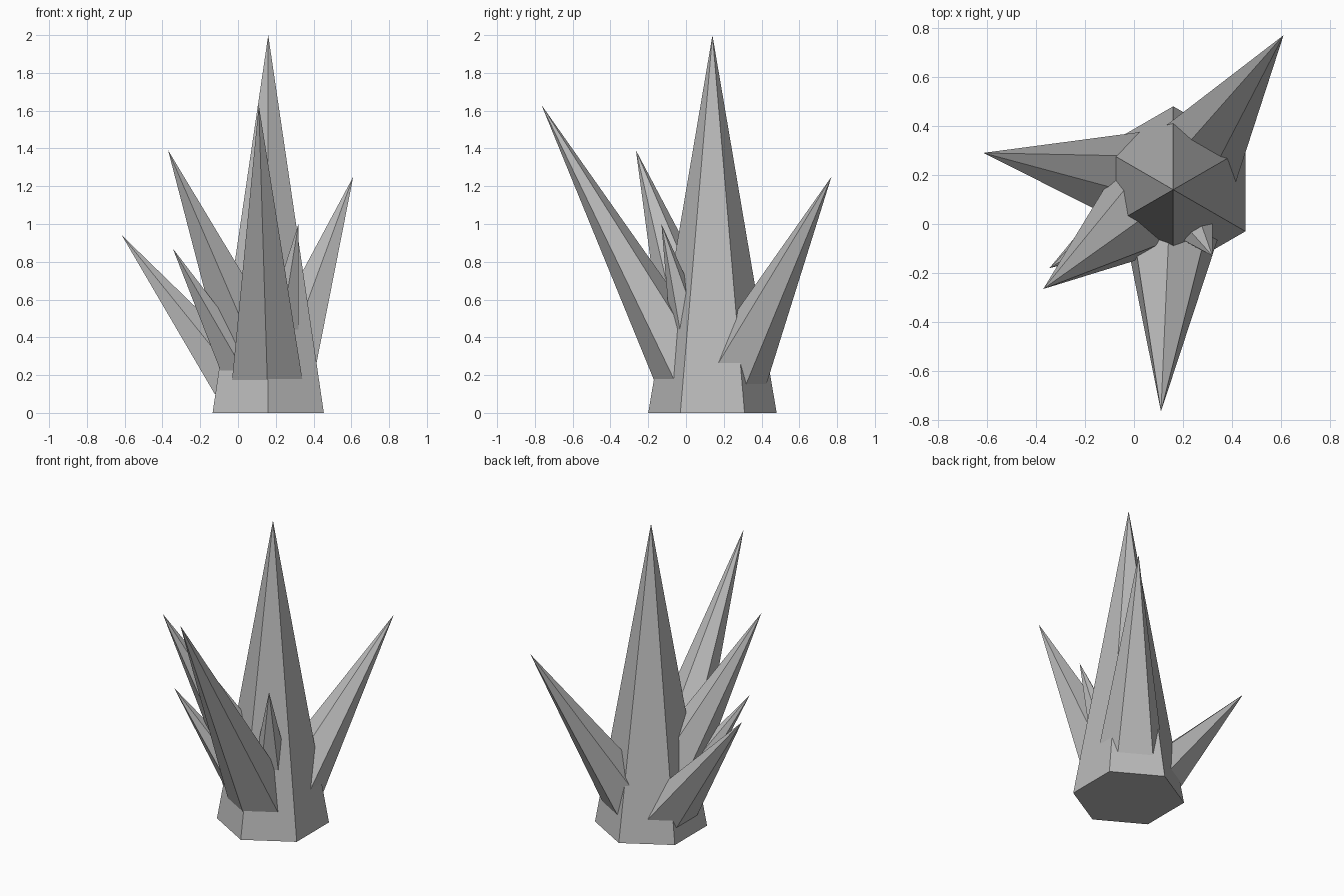
import bpy
import math

cube = bpy.data.objects.get("Cube")
if cube:
    bpy.data.objects.remove(cube)

# One flat stone grey
stone = bpy.data.materials.new("stone_grey")
stone.use_nodes = True
GREY = (0.5, 0.5, 0.5, 1)
stone.diffuse_color = GREY
stone.node_tree.nodes["Principled BSDF"].inputs["Base Color"].default_value = GREY


def crystal(name, centre, radius, tip):
    """Six-sided spike: level hexagon base, leaning tip."""
    cx, cy, cz = centre
    verts = []
    for i in range(6):
        a = math.radians(90 + 60 * i)
        verts.append((cx + radius * math.cos(a), cy + radius * math.sin(a), cz))
    verts.append(tip)
    faces = [(i, (i + 1) % 6, 6) for i in range(6)]
    faces.append(tuple(reversed(range(6))))
    mesh = bpy.data.meshes.new(name)
    mesh.from_pydata(verts, [], faces)
    mesh.materials.append(stone)
    obj = bpy.data.objects.new(name, mesh)
    bpy.context.collection.objects.link(obj)
    return obj


# Upright main crystal
crystal("main_crystal", (0.16, 0.14, 0), 0.34, (0.16, 0.14, 2))

# Large leaning crystals
BIG = 0.215
crystal("front_crystal", (0.155, 0.045, 0.175), BIG, (0.11, -0.765, 1.63))
crystal("back_left_crystal", (0.207, 0.21, 0.15), BIG, (0.61, 0.77, 1.25))
crystal("right_crystal", (0.063, 0.165, 0.1), BIG, (-0.615, 0.29, 0.94))
crystal("front_right_crystal", (0.1, 0.095, 0.3), BIG, (-0.37, -0.265, 1.39))

# Small leaning crystals
SMALL = 0.167
crystal("small_right_crystal", (0.1, 0.1, 0.1), SMALL, (-0.345, -0.18, 0.87))
crystal("small_left_crystal", (0.175, 0.111, 0.1), SMALL, (0.32, -0.13, 1.0))
